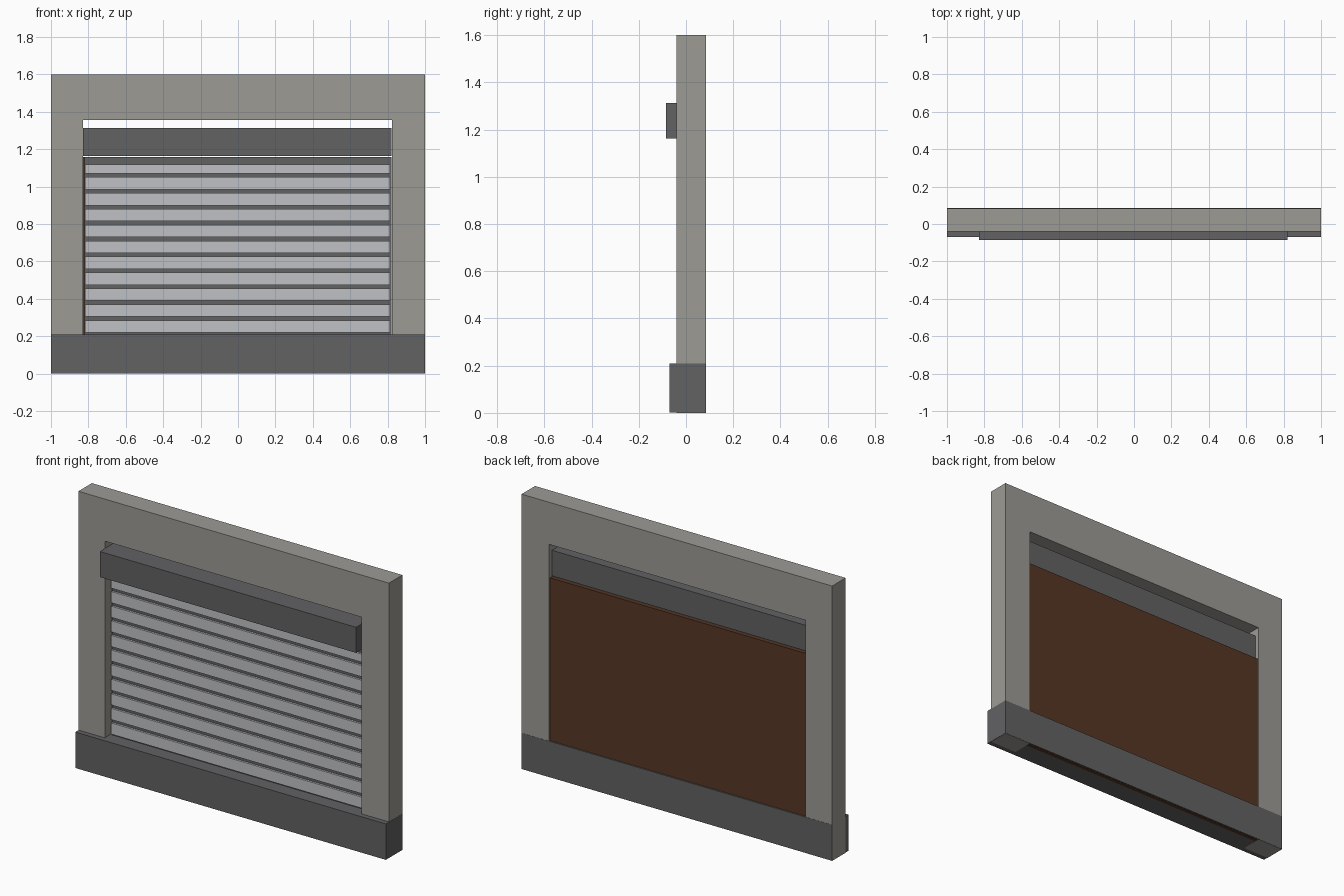
import bpy
import bmesh

if "Cube" in bpy.data.objects:
    bpy.data.objects.remove(bpy.data.objects["Cube"], do_unlink=True)


def material(name, rgb):
    mat = bpy.data.materials.new(name)
    mat.use_nodes = True
    colour = (*rgb, 1.0)
    mat.diffuse_color = colour
    mat.node_tree.nodes["Principled BSDF"].inputs["Base Color"].default_value = colour
    return mat


WALL = material("warm_grey_wall", (0.337, 0.328, 0.30))
DARK = material("dark_grey_metal", (0.122, 0.122, 0.127))
SLAT = material("light_grey_slat", (0.525, 0.535, 0.56))
BROWN = material("brown_wood", (0.094, 0.037, 0.017))


def finish(name, bm, mat):
    bmesh.ops.recalc_face_normals(bm, faces=bm.faces[:])
    mesh = bpy.data.meshes.new(name)
    bm.to_mesh(mesh)
    bm.free()
    mesh.materials.append(mat)
    obj = bpy.data.objects.new(name, mesh)
    bpy.context.scene.collection.objects.link(obj)
    return obj


def box(name, xs, ys, zs, mat):
    bm = bmesh.new()
    bmesh.ops.create_cube(bm, size=1)
    for v in bm.verts:
        v.co = [r[0] if c < 0 else r[1] for c, r in zip(v.co, (xs, ys, zs))]
    return finish(name, bm, mat)


# Wall with a door opening, extruded from its outline
LEFT, RIGHT, HEAD = -0.83, 0.824, 1.355
FRONT, BACK = -0.04, 0.084
outline = [(-1, 0), (LEFT, 0), (LEFT, HEAD), (RIGHT, HEAD),
           (RIGHT, 0), (1, 0), (1, 1.6), (-1, 1.6)]
bm = bmesh.new()
face = bm.faces.new([bm.verts.new((x, FRONT, z)) for x, z in outline])
extruded = bmesh.ops.extrude_face_region(bm, geom=[face])
moved = [g for g in extruded["geom"] if isinstance(g, bmesh.types.BMVert)]
bmesh.ops.translate(bm, verts=moved, vec=(0, BACK - FRONT, 0))
finish("wall", bm, WALL)

# Plinth wrapping the foot of the wall
box("plinth", (-0.999, 1.001), (-0.07, BACK + 0.001), (0.001, 0.21), DARK)

# Shutter box at the head of the opening
box("shutter_hood", (LEFT, RIGHT - 0.004), (-0.085, 0.06), (1.163, 1.312), DARK)

# Wooden door behind the shutter
box("door_panel", (LEFT, RIGHT - 0.002), (0.055, 0.077), (0, 1.158), BROWN)

# Shutter backing, seen between the slats
box("shutter_backing", (-0.82, 0.82), (0.012, 0.055), (0.15, 1.158), DARK)

# Shutter slats
PITCH, GAP = 0.085, 0.02
for i in range(11):
    bottom = 0.22 + i * PITCH
    top = min(bottom + PITCH - GAP, 1.117)
    box(f"shutter_slat_{i + 1}", (-0.817, 0.812), (0.0, 0.02), (bottom, top), SLAT)
